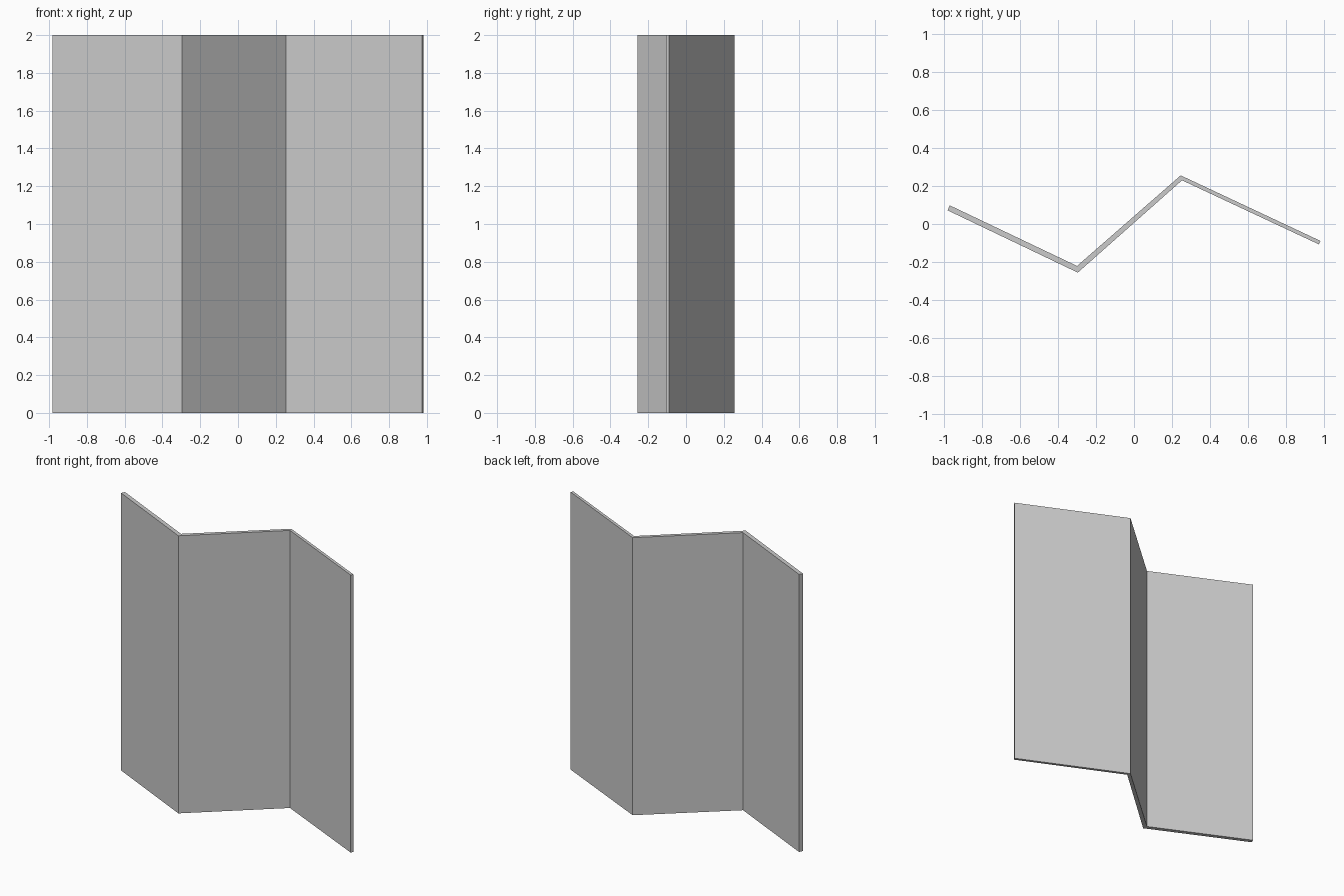
import bpy, bmesh

if "Cube" in bpy.data.objects:
    bpy.data.objects.remove(bpy.data.objects["Cube"])

HEIGHT = 2.0

# Plan of the folded screen: (front point, back point) at each end and fold
stations = [
    ((-0.982, 0.072), (-0.970, 0.098)),
    ((-0.296, -0.256), (-0.300, -0.221)),
    ((0.253, 0.230), (0.246, 0.256)),
    ((0.973, -0.107), (0.982, -0.089)),
]

# Closed outline: along the front, back along the rear
outline = [s[0] for s in stations] + [s[1] for s in reversed(stations)]

# Extrude the zigzag outline upward
bm = bmesh.new()
base = bm.faces.new([bm.verts.new((x, y, 0)) for x, y in outline])
top = bmesh.ops.extrude_face_region(bm, geom=[base], use_keep_orig=True)
bmesh.ops.translate(bm, vec=(0, 0, HEIGHT),
                    verts=[v for v in top["geom"] if isinstance(v, bmesh.types.BMVert)])
bmesh.ops.recalc_face_normals(bm, faces=bm.faces)

mesh = bpy.data.meshes.new("folding_screen")
bm.to_mesh(mesh)
bm.free()
screen = bpy.data.objects.new("folding_screen", mesh)
bpy.context.collection.objects.link(screen)
